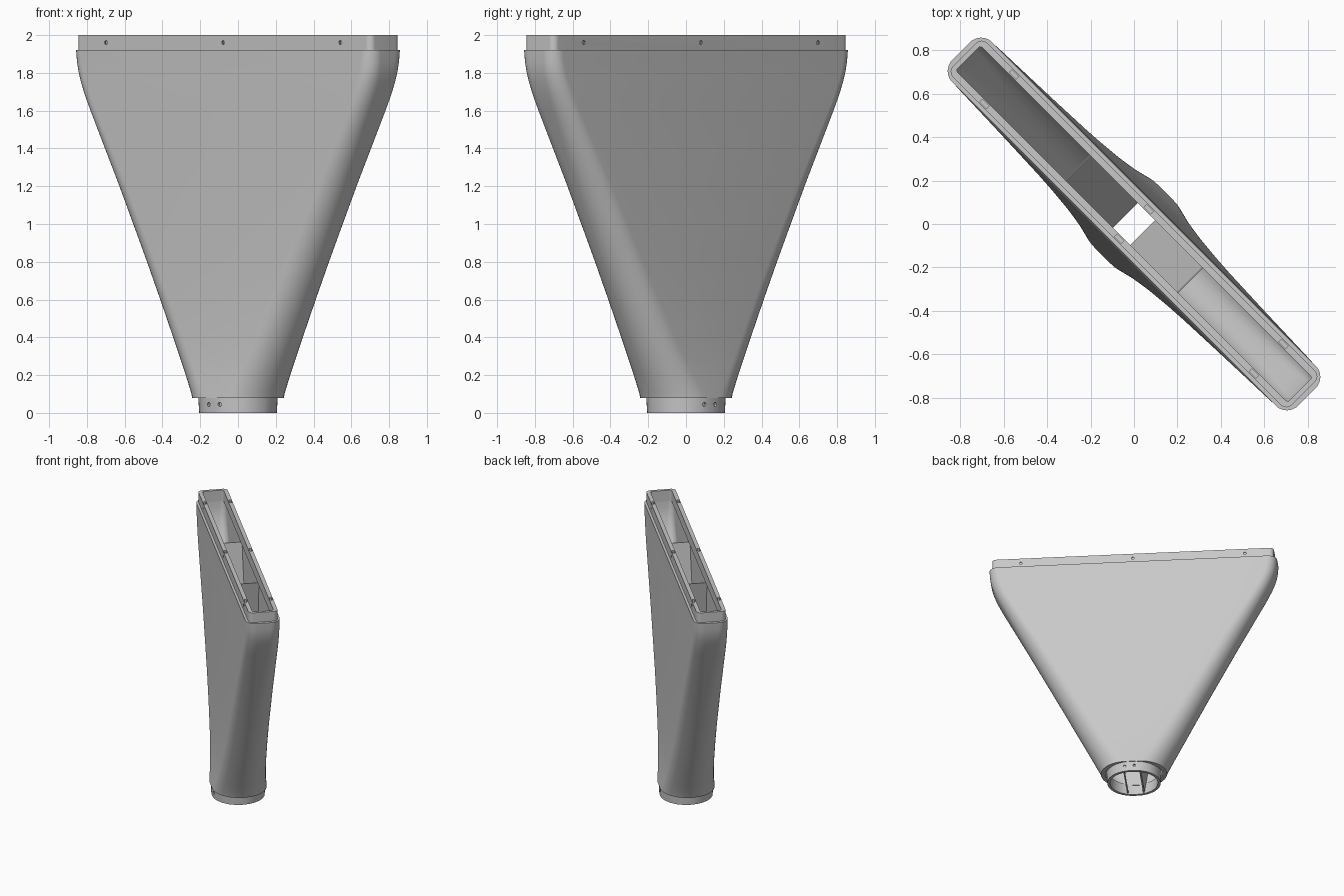
import bpy, bmesh, math
from mathutils import Matrix, Vector

if "Cube" in bpy.data.objects:
    bpy.data.objects.remove(bpy.data.objects["Cube"], do_unlink=True)

TURN = Matrix.Rotation(math.radians(-45), 4, "Z")   # duct runs along the diagonal

grey = bpy.data.materials.new("light grey plastic")
grey.use_nodes = True
grey.diffuse_color = (0.58, 0.58, 0.58, 1)
grey.node_tree.nodes["Principled BSDF"].inputs["Base Color"].default_value = grey.diffuse_color


def make(name, bm):
    """Turn a bmesh into a diagonal object with consistent normals."""
    bmesh.ops.recalc_face_normals(bm, faces=bm.faces[:])
    bm.transform(TURN)
    mesh = bpy.data.meshes.new(name)
    bm.to_mesh(mesh)
    bm.free()
    mesh.materials.append(grey)
    ob = bpy.data.objects.new(name, mesh)
    bpy.context.collection.objects.link(ob)
    return ob


def ring(bm, z, u, v, r, steps=12):
    """Rounded rectangle with half sizes u, v and corner radius r."""
    r = min(r, u - 0.001, v - 0.001)
    verts = []
    for q, (sx, sy) in enumerate([(1, 1), (-1, 1), (-1, -1), (1, -1)]):
        for i in range(steps + 1):
            a = (q + i / steps) * math.pi / 2
            verts.append(bm.verts.new((sx * (u - r) + r * math.cos(a),
                                       sy * (v - r) + r * math.sin(a), z)))
    return verts


def tube(name, outer, inner):
    """Closed hollow loft: up the outer sections and down the inner ones."""
    bm = bmesh.new()
    rings = [ring(bm, *s) for s in outer + inner[::-1]]
    for a, b in zip(rings, rings[1:] + rings[:1]):
        n = len(a)
        for i in range(n):
            j = (i + 1) % n
            bm.faces.new((a[i], a[j], b[j], b[i]))
    return make(name, bm)


def box(name, center, size):
    bm = bmesh.new()
    bmesh.ops.create_cube(bm, size=1, matrix=Matrix.Translation(center) @ Matrix.Diagonal((*size, 1)))
    return make(name, bm)


def pin(name, u, v, z, depth):
    """Screw-sized cylinder pointing across the duct."""
    bm = bmesh.new()
    bmesh.ops.create_cone(bm, cap_ends=True, segments=16, radius1=0.011, radius2=0.011, depth=depth,
                          matrix=Matrix.Translation((u, v, z)) @ Matrix.Rotation(math.pi / 2, 4, "X"))
    return make(name, bm)


def activate(ob):
    bpy.ops.object.select_all(action="DESELECT")
    ob.select_set(True)
    bpy.context.view_layer.objects.active = ob


def cut(ob, cutter):
    cutter.hide_render = True
    activate(ob)
    mod = ob.modifiers.new("cut", "BOOLEAN")
    mod.operation, mod.solver, mod.object = "DIFFERENCE", "EXACT", cutter
    bpy.ops.object.modifier_apply(modifier=mod.name)
    bpy.data.objects.remove(cutter, do_unlink=True)


# Main funnel: round at the bottom, long rounded slot at the top
LOW, HIGH, WALL = 0.08, 1.92, 0.035
sections = [(LOW, 0.257, 0.205), (0.11, 0.268, 0.201), (0.2, 0.313, 0.187), (0.3, 0.364, 0.176),
            (0.4, 0.415, 0.168), (0.6, 0.516, 0.158), (0.8, 0.618, 0.151), (1.2, 0.822, 0.142),
            (1.6, 1.028, 0.134), (1.66, 1.057, 0.133), (1.71, 1.079, 0.132), (1.76, 1.098, 0.131),
            (1.81, 1.113, 0.13), (1.86, 1.121, 0.13), (HIGH, 1.125, 0.13)]
outer, inner = [], []
for z, u, v in sections:
    r = min(v, 0.22 - 0.147 * (z - LOW) / (HIGH - LOW))
    outer.append((z, u, v, r))
    inner.append((z, u - WALL, v - WALL, r - WALL))
funnel = tube("funnel_body", outer, inner)

# Top rim with screw holes and nut slots
rim = tube("top_rim", [(HIGH - 0.01, 1.102, 0.111, 0.035), (2, 1.102, 0.111, 0.035)],
           [(HIGH - 0.01, 1.08, 0.08, 0.014), (2, 1.08, 0.08, 0.014)])
for u in (-0.877, 0, 0.877):
    for side in (-1, 1):
        cut(rim, pin("screw_cutter", u, side * 0.115, 1.96, 0.03))
        cut(rim, box("slot_cutter", (u, side * 0.096, 1.98), (0.045, 0.018, 0.08)))

# Round collar with paired blind screw holes
collar = tube("bottom_collar", [(0, 0.208, 0.198, 0.198), (LOW + 0.01, 0.214, 0.202, 0.202)],
              [(0, 0.186, 0.176, 0.176), (LOW + 0.01, 0.186, 0.176, 0.176)])
for u in (-0.02, 0.057):
    for side in (-1, 1):
        cut(collar, pin("collar_cutter", u, side * 0.205, 0.045, 0.04))

# Two slanted guide vanes dividing the flow in thirds
for side, label in ((-1, "right"), (1, "left")):
    bm = bmesh.new()
    bmesh.ops.create_cube(bm, size=2)
    for p in bm.verts:
        u, v, z, half = (0.366, 0.1, 1.9, 0.003) if p.co.z > 0 else (0.062, 0.175, 0.01, 0.006)
        p.co = Vector((side * u + p.co.x * half, p.co.y * v, z))
    make(label + "_guide_vane", bm)

for ob in (funnel, rim, collar):
    activate(ob)
    bpy.ops.object.shade_smooth_by_angle(angle=math.radians(30))
